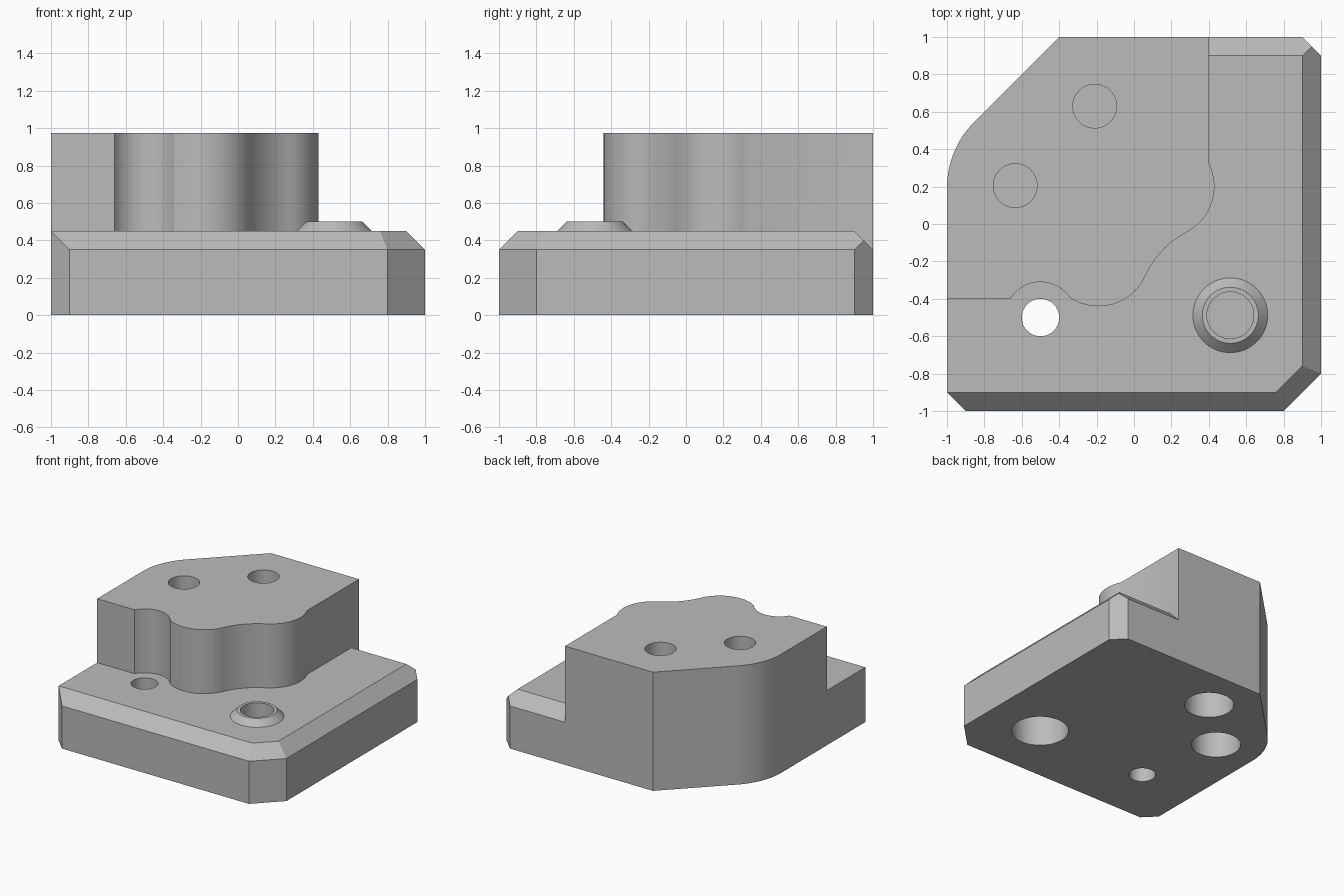
import bpy, bmesh, math
from mathutils import Vector

if "Cube" in bpy.data.objects:
    bpy.data.objects.remove(bpy.data.objects["Cube"])

grey = bpy.data.materials.new("plain grey")
grey.diffuse_color = (0.5, 0.5, 0.5, 1)
grey.use_nodes = True
grey.node_tree.nodes["Principled BSDF"].inputs["Base Color"].default_value = grey.diffuse_color


def add_object(name, bm):
    bmesh.ops.recalc_face_normals(bm, faces=bm.faces[:])
    mesh = bpy.data.meshes.new(name)
    bm.to_mesh(mesh)
    bm.free()
    mesh.materials.append(grey)
    ob = bpy.data.objects.new(name, mesh)
    bpy.context.collection.objects.link(ob)
    return ob


def arc(cx, cy, r, a0, a1, n=16):
    return [(cx + r * math.cos(math.radians(a0 + (a1 - a0) * i / n)),
             cy + r * math.sin(math.radians(a0 + (a1 - a0) * i / n))) for i in range(n + 1)]


def prism(name, points, z0, z1):
    bm = bmesh.new()
    face = bm.faces.new([bm.verts.new((x, y, z0)) for x, y in points])
    top = bmesh.ops.extrude_face_region(bm, geom=[face])["geom"]
    bmesh.ops.translate(bm, vec=(0, 0, z1 - z0),
                        verts=[g for g in top if isinstance(g, bmesh.types.BMVert)])
    return add_object(name, bm)


def cone(name, x, y, r0, r1, z0, z1):
    bm = bmesh.new()
    bmesh.ops.create_cone(bm, cap_ends=True, segments=64, radius1=r0, radius2=r1, depth=z1 - z0)
    bmesh.ops.translate(bm, vec=(x, y, (z0 + z1) / 2), verts=bm.verts[:])
    return add_object(name, bm)


def combine(target, tool, operation):
    mod = target.modifiers.new(operation.lower(), 'BOOLEAN')
    mod.operation, mod.solver, mod.object = operation, 'EXACT', tool
    bpy.context.view_layer.objects.active = target
    bpy.ops.object.modifier_apply(modifier=mod.name)
    bpy.data.objects.remove(tool)


# base plate: a slab trimmed by corner and rim planes
bm = bmesh.new()
bmesh.ops.create_cube(bm, size=2)
for v in bm.verts:
    v.co.z = 0.45 if v.co.z > 0 else 0
cuts = [((0.8, -1, 0), (1, -1, 0)), ((-0.9, -1, 0), (-1, -1, 0)),    # upright corners
        ((0.9, 1, 0), (1, 1, 0)), ((-0.2, 1, 0), (-1, 1, 0)),
        ((0, -1, 0.35), (0, -1, 1)), ((1, 0, 0.35), (1, 0, 1)),      # sloped rims
        ((0, 1, 0.35), (0, 1, 1)),
        ((0.9, -0.9, 0.35), (0.7071, -0.7071, 1))]
for point, normal in cuts:
    bmesh.ops.bisect_plane(bm, geom=bm.verts[:] + bm.edges[:] + bm.faces[:],
                           plane_co=point, plane_no=Vector(normal).normalized(), clear_outer=True)
    bmesh.ops.holes_fill(bm, edges=[e for e in bm.edges if e.is_boundary])
body = add_object("stepped_block", bm)

# raised block with a scalloped inner wall and one rounded corner
outline = [(-1, -0.4)]
outline += arc(-0.5, -0.5, 0.19, 148.2, 33.3)
outline += arc(-0.19, -0.165, 0.275, 237.5, 335.5)
outline += arc(0.515, -0.486, 0.5, 155.5, 117.7)[1:-1]
outline += arc(0.155, 0.2, 0.275, -62.3, 27)
outline += [(0.4, 1), (-0.4, 1)]
outline += arc(-0.5, 0.193, 0.5, 135, 180)
combine(body, prism("raised_block", outline, 0, 0.975), 'UNION')

# tapered collar
combine(body, cone("collar", 0.515, -0.488, 0.25, 0.15, 0.4, 0.5), 'UNION')

# open hole, then blind holes from above with wider pockets below
holes = [(-0.5, -0.5, 0.1, -0.1, 0.6),
         (0.515, -0.488, 0.125, 0.3, 0.6), (0.515, -0.488, 0.215, -0.1, 0.28)]
for x, y in ((-0.21, 0.63), (-0.635, 0.205)):
    holes += [(x, y, 0.117, 0.42, 1.1), (x, y, 0.185, -0.1, 0.4)]
for x, y, r, z0, z1 in holes:
    combine(body, cone("hole_cutter", x, y, r, r, z0, z1), 'DIFFERENCE')

# smooth the curved walls only
body.select_set(True)
bpy.context.view_layer.objects.active = body
bpy.ops.object.shade_smooth_by_angle(angle=math.radians(25))
